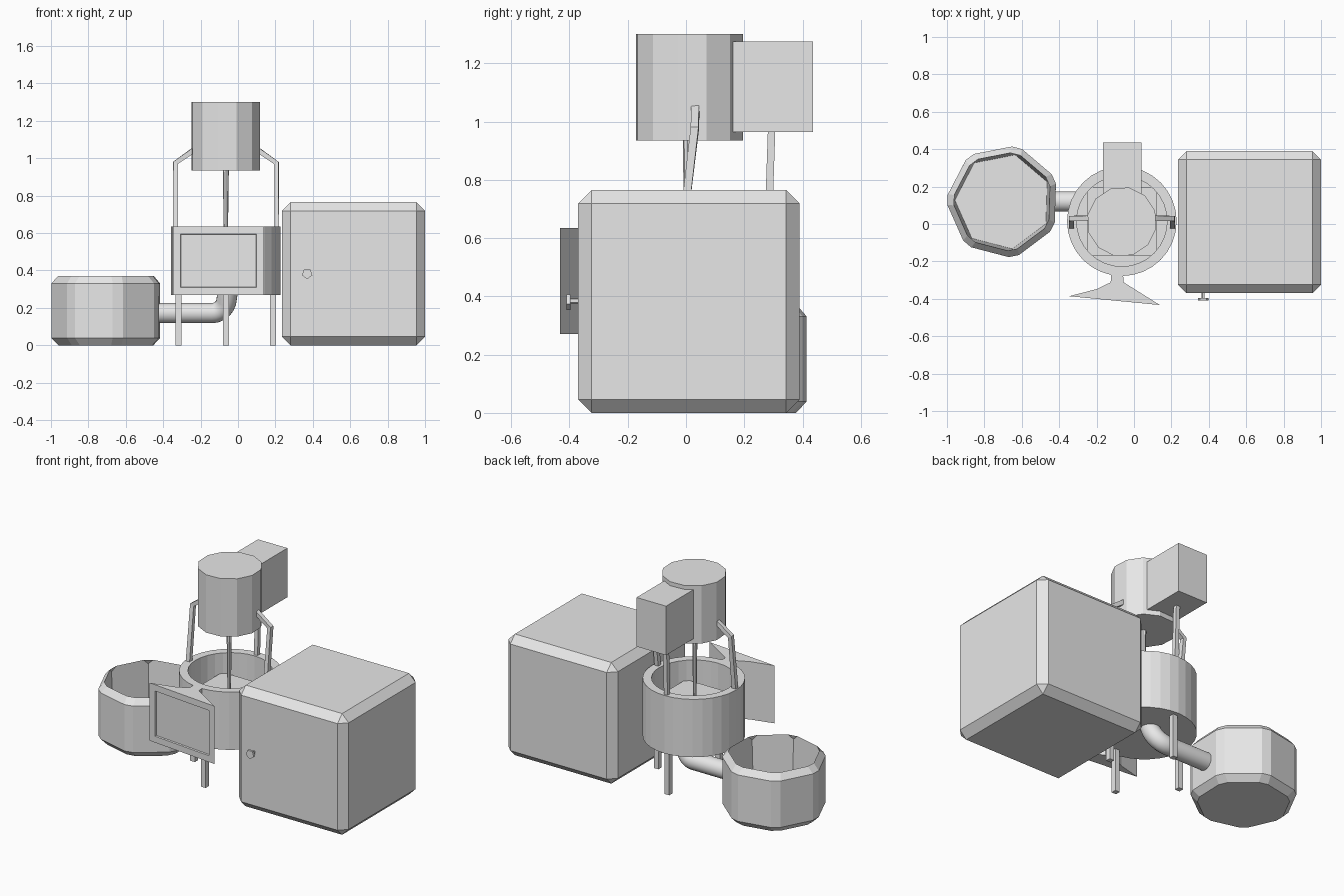
import bpy, bmesh, math
from mathutils import Vector

if "Cube" in bpy.data.objects:
    bpy.data.objects.remove(bpy.data.objects["Cube"])

grey = bpy.data.materials.new("plain grey")
grey.diffuse_color = (0.8, 0.8, 0.8, 1)
grey.use_nodes = True
grey.node_tree.nodes["Principled BSDF"].inputs["Base Color"].default_value = grey.diffuse_color
CX, CY = -0.065, 0.015          # axis of the basin


def finish(name, bm):
    bmesh.ops.recalc_face_normals(bm, faces=bm.faces[:])
    me = bpy.data.meshes.new(name)
    bm.to_mesh(me)
    bm.free()
    me.materials.append(grey)
    ob = bpy.data.objects.new(name, me)
    bpy.context.collection.objects.link(ob)
    return ob


def box(name, lo, hi, bevel=0):
    bm = bmesh.new()
    bmesh.ops.create_cube(bm, size=1)
    for v in bm.verts:
        v.co = [lo[i] + (v.co[i] + 0.5) * (hi[i] - lo[i]) for i in range(3)]
    if bevel:
        bmesh.ops.bevel(bm, geom=bm.edges[:], offset=bevel, segments=1,
                        affect='EDGES', profile=0.5)
    return finish(name, bm)


def ring(bm, center, radius, z, sides, start=0):
    return [bm.verts.new((center[0] + radius * math.cos(start + i * math.tau / sides),
                          center[1] + radius * math.sin(start + i * math.tau / sides), z))
            for i in range(sides)]


def lathe(name, center, profile, sides, start=0, edge_bevel=0):
    """Stack of rings given as (radius, z), capped at both ends."""
    bm = bmesh.new()
    rings = [ring(bm, center, r, z, sides, start) for r, z in profile]
    for a, b in zip(rings, rings[1:]):
        for i in range(sides):
            j = (i + 1) % sides
            bm.faces.new((a[i], a[j], b[j], b[i]))
    bm.faces.new(rings[0][::-1])
    bm.faces.new(rings[-1])
    if edge_bevel:
        # chamfer the upright outer corners
        up = [e for k in (0, 1, 2) for i in range(sides)
              for e in [bm.edges.get((rings[k][i], rings[k + 1][i]))]]
        bmesh.ops.bevel(bm, geom=up, offset=edge_bevel, segments=1,
                        affect='EDGES', profile=0.5)
    return finish(name, bm)


def prism(name, outline, z0, z1):
    bm = bmesh.new()
    f = bm.faces.new([bm.verts.new((x, y, z0)) for x, y in outline])
    top = bmesh.ops.extrude_face_region(bm, geom=[f])['geom']
    for v in top:
        if isinstance(v, bmesh.types.BMVert):
            v.co.z = z1
    return finish(name, bm)


def tube(name, points, radius, sides, side_axis, start=0):
    """Sweep a regular section along points; side_axis fixes its roll."""
    pts = [Vector(p) for p in points]
    bm = bmesh.new()
    rings = []
    for k, p in enumerate(pts):
        d0 = (p - pts[k - 1]).normalized() if k else (pts[1] - p).normalized()
        d1 = (pts[k + 1] - p).normalized() if k + 1 < len(pts) else d0
        t = (d0 + d1).normalized()
        u = t.cross(Vector(side_axis)).normalized()
        w = t.cross(u)
        rings.append([bm.verts.new(p + radius * (u * math.cos(a) + w * math.sin(a)))
                      for a in (start + i * math.tau / sides for i in range(sides))])
    for a, b in zip(rings, rings[1:]):
        for i in range(sides):
            j = (i + 1) % sides
            bm.faces.new((a[i], a[j], b[j], b[i]))
    bm.faces.new(rings[0][::-1])
    bm.faces.new(rings[-1])
    return finish(name, bm)


# Large cabinet with chamfered edges, and its knob
box("cabinet", (0.235, -0.37, 0), (1.0, 0.39, 0.765), 0.046)
tube("knob_stem", [(0.37, -0.36, 0.385), (0.37, -0.4, 0.385)], 0.01, 5, (0, 0, 1))
tube("knob_head", [(0.37, -0.396, 0.383), (0.37, -0.41, 0.383)], 0.029, 5, (0, 0, 1),
     math.radians(90))

# Seven sided open tub
lathe("tub", (-0.7, 0.12), [(0.272, 0), (0.31, 0.038), (0.31, 0.332), (0.275, 0.37),
                            (0.258, 0.04)], 7, math.radians(75.4), 0.03)

# Basin, the block inside it, and four legs
lathe("basin", (CX, CY), [(0.293, 0.27), (0.293, 0.635), (0.242, 0.635), (0.242, 0.3)], 32)
box("basin_block", (CX - 0.184, CY - 0.184, 0.3), (CX + 0.184, CY + 0.184, 0.505))
for i, (dx, dy) in enumerate([(1, 0), (-1, 0), (0, 1), (0, -1)]):
    x, y = CX + dx * 0.252, CY + dy * 0.252
    box(f"leg_{i + 1}", (x - 0.016, y - 0.016, 0), (x + 0.016, y + 0.016, 0.28))

# Drain pipe bending up into the basin
bend = [(-0.14 + 0.08 * math.sin(a), 0.12 - 0.04 * (1 - math.cos(a)),
         0.172 + 0.08 * (1 - math.cos(a)))
        for a in (math.radians(15 * k) for k in range(7))]
pipe = tube("drain_pipe", [(-0.45, 0.12, 0.172)] + bend + [(-0.055, 0.07, 0.285)],
            0.054, 24, (0, 1, 0))
bpy.context.view_layer.objects.active = pipe
pipe.select_set(True)
bpy.ops.object.shade_smooth_by_angle(angle=math.radians(40))

# Upper tank, spout and rear motor box
lathe("upper_tank", (CX, CY - 0.003), [(0.187, 0.935), (0.187, 1.3)], 12, math.radians(18))
lathe("spout", (CX, CY - 0.01), [(0.01, 0.5), (0.016, 0.94)], 8)
box("rear_box", (-0.166, 0.16, 0.965), (0.04, 0.436, 1.275))

# Support arms
for side, s in (("left", -1), ("right", 1)):
    tube(f"{side}_arm", [(CX + s * 0.27, -0.012, 0.62), (CX + s * 0.27, 0.03, 0.975),
                         (CX + s * 0.17, 0.032, 1.045)], 0.019, 4, (0, 1, 0.1), math.pi / 4)
tube("rear_arm", [(CX, 0.282, 0.62), (CX, 0.294, 0.975)], 0.018, 4, (1, 0, 0), math.pi / 4)

# Display: wedge housing on a short neck, with a recessed screen
L, R = Vector((-0.347, -0.386)), Vector((0.138, -0.433))
body = prism("display", [L, R, (-0.055, -0.312), (-0.06, -0.255), (-0.12, -0.255),
                         (-0.125, -0.312), (-0.2, -0.348)], 0.27, 0.635)
bm = bmesh.new()
bm.from_mesh(body.data)
bm.normal_update()
front = [f for f in bm.faces if f.normal.y < -0.9]
bmesh.ops.inset_region(bm, faces=front, thickness=0.04, use_even_offset=True)
bmesh.ops.inset_region(bm, faces=front, thickness=0.003, depth=-0.01)
bm.to_mesh(body.data)
bm.free()
